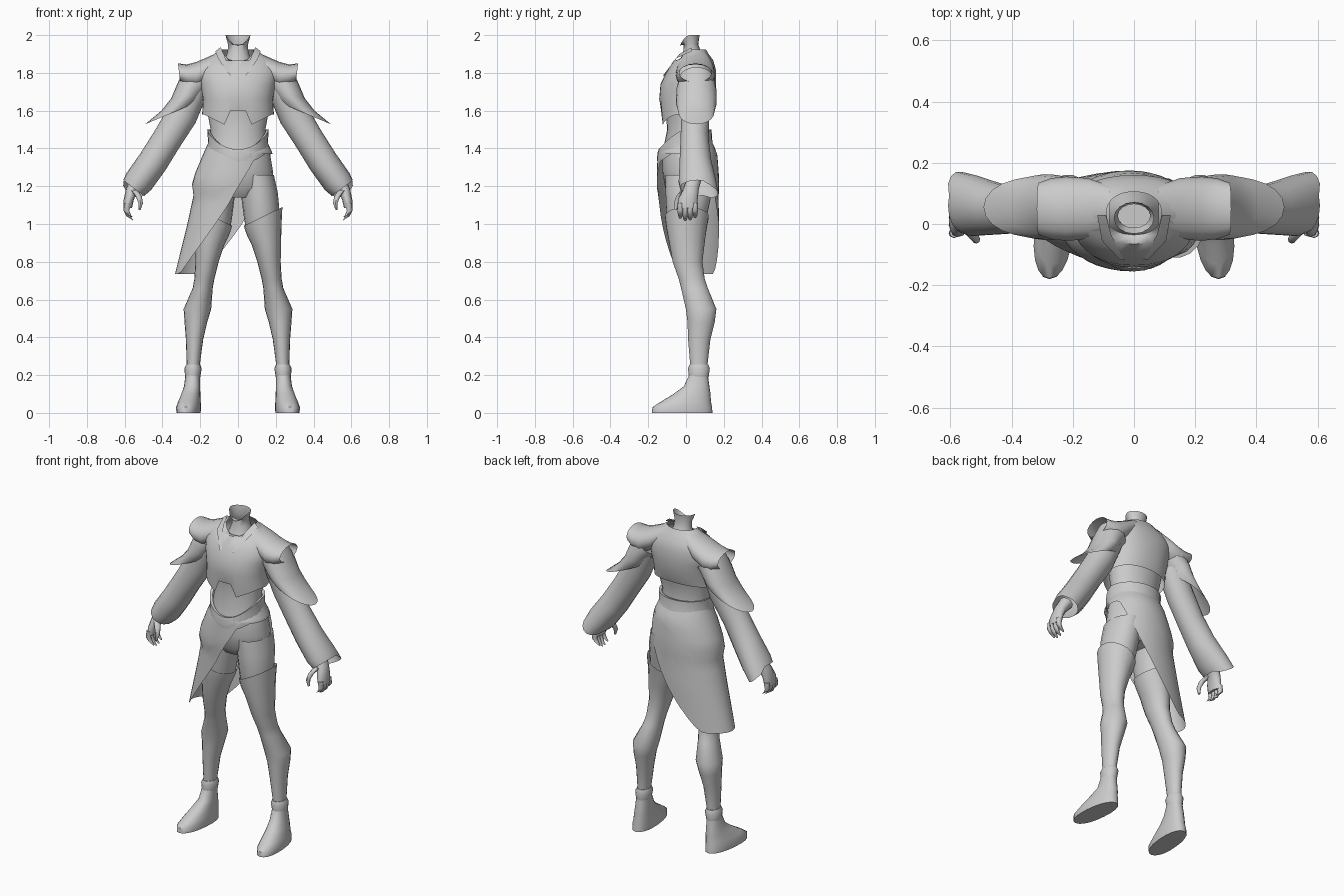
import bpy, bmesh, math
from mathutils import Vector

grey = bpy.data.materials.new("light_grey")
grey.diffuse_color = (0.6, 0.6, 0.6, 1)


def finish(name, bm, mirror=False, angle=50):
    bmesh.ops.recalc_face_normals(bm, faces=bm.faces)
    me = bpy.data.meshes.new(name)
    bm.to_mesh(me)
    bm.free()
    ob = bpy.data.objects.new(name, me)
    bpy.context.collection.objects.link(ob)
    me.materials.append(grey)
    bpy.ops.object.select_all(action='DESELECT')
    ob.select_set(True)
    bpy.context.view_layer.objects.active = ob
    bpy.ops.object.shade_smooth_by_angle(angle=math.radians(angle))
    if mirror:
        ob.modifiers.new("mirror", 'MIRROR')
    return ob


def skin(bm, rows, caps):
    # Bridge closed rings of points into a tube
    vs = [[bm.verts.new(p) for p in row] for row in rows]
    n = len(vs[0])
    for a, b in zip(vs, vs[1:]):
        for i in range(n):
            j = (i + 1) % n
            bm.faces.new((a[i], a[j], b[j], b[i]))
    if caps[0]:
        bm.faces.new(vs[0])
    if caps[1]:
        bm.faces.new(vs[-1])


def loft(name, rings, n=20, caps=(False, False), warp=None, mirror=False, power=1.0, angle=50):
    # ring = centre (x, y, z), side half-axis (ux, uz), depth half-axis (vy, vx, vz)
    rows = []
    for k, r in enumerate(rings):
        cx, cy, cz, ux, uz, vy = r[:6]
        vx, vz = (list(r[6:]) + [0, 0])[:2]
        row = []
        for i in range(n):
            t = 2 * math.pi * i / n
            c, s = math.cos(t), math.sin(t)
            c = math.copysign(abs(c) ** power, c)
            s = math.copysign(abs(s) ** power, s)
            p = Vector((cx + ux * c + vx * s, cy + vy * s, cz + uz * c + vz * s))
            row.append(warp(k, p, c, s) if warp else p)
        rows.append(row)
    bm = bmesh.new()
    skin(bm, rows, caps)
    return finish(name, bm, mirror, angle)


def flat(z, x0, x1, y0, y1):
    # Level ring from its bounds
    return ((x0 + x1) / 2, (y0 + y1) / 2, z, (x1 - x0) / 2, 0, (y1 - y0) / 2)


def sym(z, rx, y0, y1):
    return flat(z, -rx, rx, y0, y1)


# Neck with an open rim that dips at the front
def neck_rim(k, p, c, s):
    if k == 4 and s < 0:
        p.z -= 0.055 * s * s
    return p


loft("neck", [sym(1.80, .10, -.06, .12), sym(1.87, .07, -.03, .10), sym(1.91, .055, -.015, .08),
              sym(1.95, .053, -.012, .065), sym(2.0, .066, -.032, .072)], 16, warp=neck_rim)

# Bare waist
loft("torso", [sym(1.66, .17, -.11, .13), sym(1.58, .16, -.105, .115), sym(1.5, .145, -.10, .10),
               sym(1.40, .155, -.12, .12)], 24, (True, True))


# Cropped jacket: two pointed front flaps, dipping neckline
def jacket_warp(k, p, c, s):
    ax = abs(p.x)
    if k == 0:
        if s < 0 and ax < 0.05:
            p.z = 1.60
        elif s < 0:
            p.z = 1.52 + 0.06 * min(1, max(0, ax - 0.06) / 0.12)
        else:
            p.z = 1.58 + 0.025 * s
    if k >= 5 and s < 0:
        p.z -= 0.035 * (k - 4) * s * s
    return p


loft("jacket", [sym(1.57, .19, -.13, .13), sym(1.66, .185, -.142, .15), sym(1.74, .20, -.135, .16),
                sym(1.81, .215, -.10, .16), sym(1.865, .18, -.065, .145), sym(1.90, .125, -.045, .12),
                sym(1.925, .09, -.035, .105)], 36, warp=jacket_warp, power=.9)

# Lapels crossing down the chest
bm = bmesh.new()
pts = [(.092, .03, 1.935), (.075, -.035, 1.90), (.03, -.118, 1.78), (.045, -.118, 1.79),
       (.105, -.055, 1.875), (.12, .03, 1.915)]
v = [bm.verts.new(p) for p in pts]
bm.faces.new((v[0], v[1], v[4], v[5]))
bm.faces.new((v[1], v[2], v[3], v[4]))
finish("lapel", bm, True)

# Shoulder yoke flaring out to a point
loft("shoulder_yoke", [(.08, .05, 1.87, 0, .052, .075), (.15, .05, 1.82, 0, .068, .10),
                       (.22, .05, 1.785, 0, .073, .105), (.27, .05, 1.785, 0, .06, .10),
                       (.312, .05, 1.80, .006, .05, .085)], 16, mirror=True)

# Flared over-sleeve
loft("over_sleeve", [(.21, .055, 1.775, .07, .055, .09), (.25, .055, 1.72, .068, .03, .105),
                     (.272, .055, 1.675, .082, -.01, .107), (.30, .055, 1.635, .105, -.035, .107),
                     (.345, .055, 1.59, .147, -.062, .095)], 20, mirror=True)

# Long sleeve with a cuff drawn to a point at the back
def cuff(k, p, c, s):
    if k == 5 and s > 0.6:
        p += Vector((.02, .02, -.03)) * s
    return p


loft("sleeve", [(.22, .05, 1.74, .06, .05, .08), (.295, .05, 1.58, .07, .045, .075),
                (.375, .045, 1.45, .065, .045, .075), (.45, .05, 1.33, .066, .045, .085),
                (.525, .06, 1.225, .065, .045, .10), (.553, .06, 1.19, .055, .042, .092)],
     18, warp=cuff, mirror=True)

# Hand: palm, curled fingers, thumb
loft("palm", [(.53, .04, 1.23, .035, .02, .04), (.562, .025, 1.18, .03, .01, .042),
              (.578, .01, 1.13, .027, 0, .052), (.583, .008, 1.085, .022, 0, .05)],
     12, (True, True), mirror=True)
for i in range(4):
    y, d = -.03 + .026 * i, (.012, 0, .003, .015)[i]
    loft("finger_%d" % (i + 1), [(.585, y, 1.11, .018, 0, .015), (.591, y, 1.07, .015, 0, .015),
                                 (.578, y, 1.035 + d, .013, .005, .013),
                                 (.56, y, 1.022 + d, .006, .006, .008)], 8, (True, True), mirror=True)
loft("thumb", [(.55, -.005, 1.18, .02, 0, .022), (.525, -.035, 1.145, .016, 0, .018),
               (.515, -.05, 1.11, .012, 0, .014), (.522, -.055, 1.075, .006, 0, .007)],
     8, (True, True), mirror=True)


# Waistband dipping at the front
def band_warp(k, p, c, s):
    p.z -= (.105 if k < 2 else .08) * max(0, -s) ** 1.5
    return p


loft("waistband", [sym(1.495, .148, -.125, .115), sym(1.50, .163, -.145, .135),
                   sym(1.43, .158, -.155, .14), sym(1.40, .168, -.15, .15)], 28, warp=band_warp)

# Shorts
loft("shorts", [sym(1.46, .145, -.10, .12), sym(1.38, .168, -.125, .145), sym(1.28, .185, -.125, .16),
                sym(1.19, .19, -.11, .155), sym(1.14, .13, -.07, .12)], 24, (True, True))
loft("shorts_leg", [(.10, .02, 1.26, .09, 0, .13), (.112, .015, 1.17, .098, 0, .125),
                    (.125, .005, 1.06, .093, .03, .11), (.13, .005, 1.0, .088, .03, .10)],
     18, mirror=True)

# Stocking with a slanted top
loft("stocking", [(.133, .005, 1.04, .102, .05, .117), (.137, .003, .98, .094, .03, .108),
                  (.15, .005, .9, .078, .01, .095), (.164, .008, .8, .062, 0, .08),
                  (.178, .03, .71, .053, 0, .07), (.187, .045, .66, .053, 0, .072),
                  (.215, .08, .55, .073, 0, .082), (.223, .08, .48, .06, 0, .073),
                  (.23, .07, .39, .046, 0, .06), (.237, .068, .25, .034, 0, .046),
                  (.24, .068, .15, .036, 0, .046)], 18, mirror=True)

# Shoe: cuff and foot, toe turned slightly out
loft("ankle_cuff", [(.237, .068, .255, .037, 0, .05), (.238, .068, .235, .046, 0, .058),
                    (.24, .068, .19, .04, 0, .052)], 16, (True, False), mirror=True)
loft("shoe", [(.262, -.02, 0, .062, 0, .16, -.014), (.262, -.02, .03, .064, 0, .158, -.014),
              (.257, .0, .06, .058, 0, .132, -.012), (.25, .032, .10, .05, 0, .098, -.007),
              (.243, .056, .14, .043, 0, .068), (.24, .066, .20, .038, 0, .05)],
     20, (True, False), mirror=True, power=.9)

# Wrap skirt: diagonal hem, low on one hip and open on the other
PROFILE = [(1.47, -.14, .14, -.10, .12), (1.38, -.18, .18, -.15, .165), (1.25, -.235, .212, -.155, .175),
           (1.18, -.25, .215, -.153, .175), (1.155, -.235, .215, -.145, .172),
           (1.0, -.268, .225, -.14, .175), (.73, -.335, .235, -.125, .17)]


def section(z):
    for a, b in zip(PROFILE, PROFILE[1:]):
        if z >= b[0]:
            f = min(1, max(0, (a[0] - z) / (a[0] - b[0])))
            return flat(z, *[p + (q - p) * f for p, q in zip(a[1:], b[1:])])
    return flat(z, *PROFILE[-1][1:])


rows = []
for k in range(13):
    row = []
    for i in range(40):
        t = 2 * math.pi * i / 40
        c, s = math.cos(t), math.sin(t)
        hem = min(1.37, max(.735, 1.05 + .40 * c - .12 * s))
        top = 1.45 - .07 * max(0, -s)
        z = top + (hem - top) * k / 12
        cx, cy, _, rx, _, ry = section(z)
        row.append((cx + rx * c, cy + ry * s, z))
    rows.append(row)
bm = bmesh.new()
skin(bm, rows, (False, False))
finish("wrap_skirt", bm)
